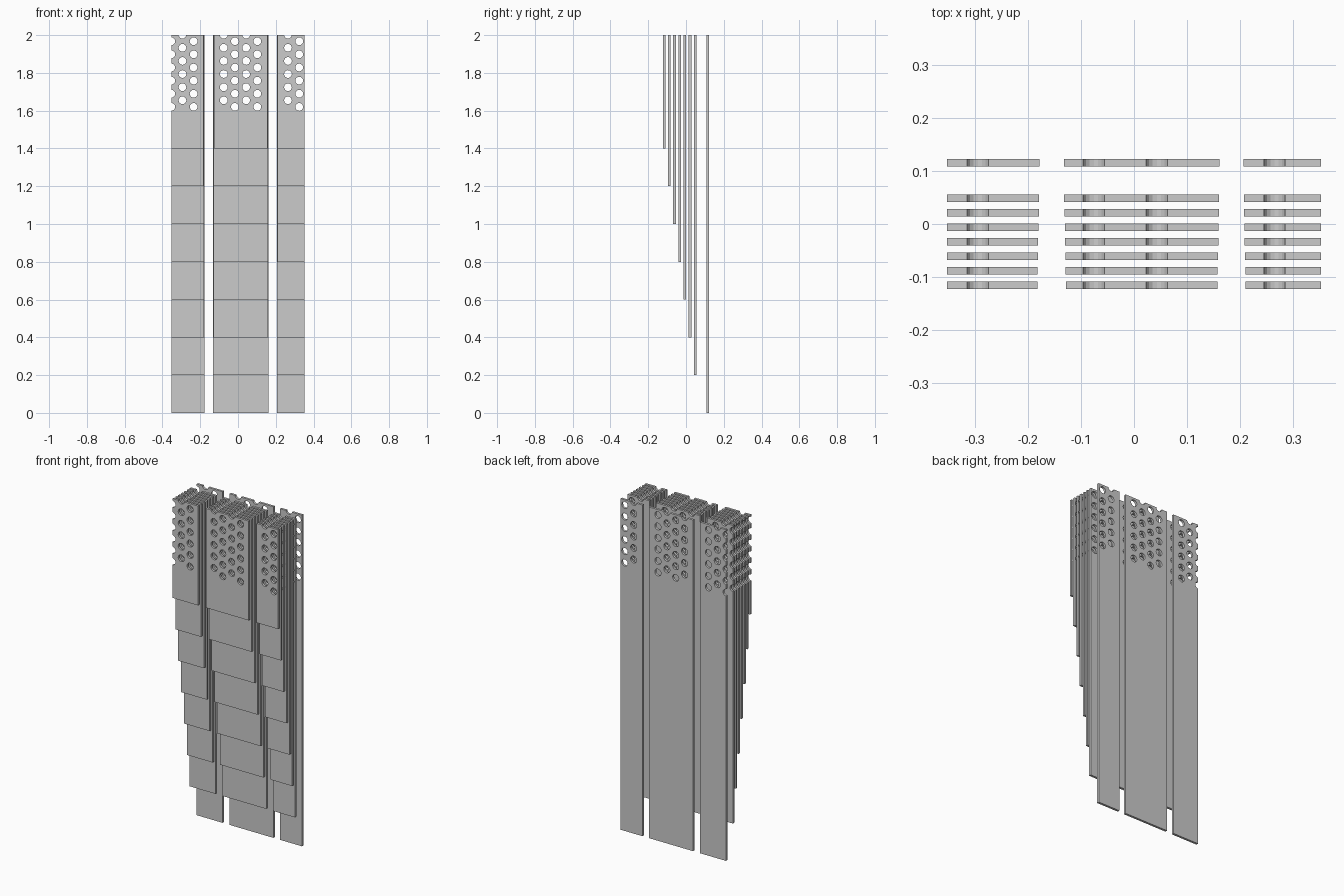
import bpy, bmesh
from mathutils import Matrix, Vector
from math import radians

if "Cube" in bpy.data.objects:
    bpy.data.objects.remove(bpy.data.objects["Cube"])

TOP = 2.0
THICK = 0.0138
HOLE_R = 0.0205
PITCH = 0.0695

# Panel spans in x; the edges facing the gaps step in towards the front
PANELS = {
    "left": (-0.352, -0.178, 0, 1),
    "middle": (-0.132, 0.161, 1, 1),
    "right": (0.206, 0.352, 1, 0),
}
# Layers from front to back: (y centre, bottom z)
LAYERS = [(-0.115 + 0.0272 * i, 1.4 - 0.2 * i) for i in range(7)] + [(0.115, 0.0)]

# Hole columns: (x, height of lowest hole), staggered
LOW, HIGH = 1.62, 1.62 + PITCH / 2
COLUMNS = [(-0.353, LOW), (-0.294, HIGH), (-0.235, LOW),
           (-0.0755, HIGH), (-0.0165, LOW), (0.0430, HIGH), (0.1025, LOW),
           (0.2645, HIGH), (0.324, LOW)]


def make_object(name, bm):
    bmesh.ops.recalc_face_normals(bm, faces=bm.faces)
    mesh = bpy.data.meshes.new(name)
    bm.to_mesh(mesh)
    bm.free()
    obj = bpy.data.objects.new(name, mesh)
    bpy.context.collection.objects.link(obj)
    return obj


# Cutter: rods running through every layer
bm = bmesh.new()
for x, low in COLUMNS:
    for k in range(6):
        m = Matrix.Translation((x, 0, low + k * PITCH)) @ Matrix.Rotation(radians(90), 4, 'X')
        bmesh.ops.create_cone(bm, cap_ends=True, segments=16, radius1=HOLE_R,
                              radius2=HOLE_R, depth=0.4, matrix=m)
cutter = make_object("hole_cutter", bm)
cutter.hide_render = True

# Hanging strips, perforated at the top
for i, (y, bottom) in enumerate(LAYERS):
    inset = 0.004 * (1 - i / 7)
    for side, (x0, x1, in0, in1) in PANELS.items():
        a, b = x0 + inset * in0, x1 - inset * in1
        bm = bmesh.new()
        m = Matrix.LocRotScale(Vector(((a + b) / 2, y, (TOP + bottom) / 2)), None,
                               Vector((b - a, THICK, TOP - bottom)))
        bmesh.ops.create_cube(bm, size=1, matrix=m)
        strip = make_object(f"{side}_strip_{i + 1}", bm)
        mod = strip.modifiers.new("holes", 'BOOLEAN')
        mod.operation = 'DIFFERENCE'
        mod.solver = 'EXACT'
        mod.object = cutter
        bpy.context.view_layer.objects.active = strip
        bpy.ops.object.modifier_apply(modifier=mod.name)

bpy.data.objects.remove(cutter, do_unlink=True)
